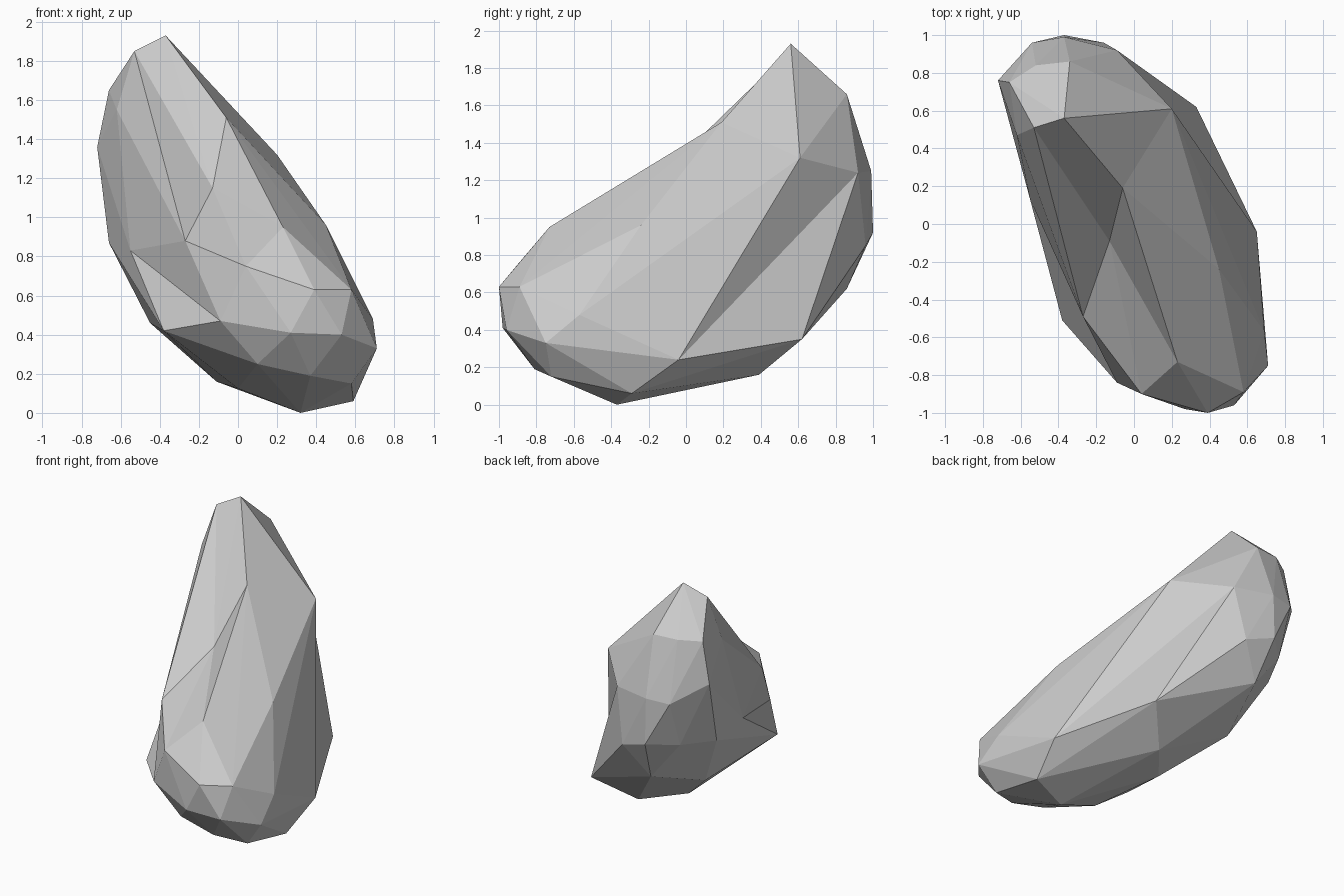
import bpy, bmesh
from mathutils import Vector

if "Cube" in bpy.data.objects:
    bpy.data.objects.remove(bpy.data.objects["Cube"])

# Corner points of the boulder, grouped by region
points = {
    # tip
    "tip": (-.37, .56, 1.93), "tip_l": (-.53, .51, 1.85),
    "p1": (-.66, .75, 1.65), "p2": (-.52, .84, 1.66), "p3": (-.34, .86, 1.66),
    # back
    "q1": (-.72, .76, 1.36), "q2": (-.54, .96, 1.24), "q3": (-.37, .99, 1.25), "q4": (-.09, .92, 1.24),
    "r1": (-.66, .59, .87), "r2": (-.54, .84, .90), "r3": (-.37, 1.0, .92), "r4": (-.16, .96, .85),
    "s1": (-.32, .86, .62), "s2": (-.45, .42, .46),
    # left side
    "l1": (-.62, .47, 1.55), "l2": (-.55, .13, .83), "l3": (-.38, -.51, .42), "l4": (-.27, -.49, .88),
    # upper front
    "notch": (-.13, -.09, 1.15), "ridge": (-.06, .19, 1.51),
    "f1": (-.09, -.84, .47), "f2": (.04, -.90, .75), "f3": (.23, -.73, .95),
    "f4": (.39, -1.0, .63), "f5": (.58, -.89, .63), "f6": (.27, -.98, .41), "f7": (.53, -.96, .40),
    # right side
    "e1": (.71, -.75, .33), "e2": (.69, -.57, .48), "e3": (.45, -.24, .96),
    "e4": (.20, .61, 1.32), "e5": (.65, -.04, .24), "e6": (.33, .62, .35),
    # underside
    "b1": (.59, -.29, .06), "b2": (.32, -.37, 0), "b3": (.10, -.80, .25), "b4": (.37, -.81, .19),
    "b5": (.58, -.72, .15), "b6": (0, -.40, .125), "b7": (.11, .39, .16), "b8": (-.11, .12, .16),
}
# Hollow corners are pushed out while the skin is wrapped, then set back
lift = {"notch": (-.05, -.15, .19), "ridge": (.04, -.08, .14),
        "l2": (-.05, -.02, 0), "l4": (-.06, -.04, .04)}

bm = bmesh.new()
vert = {n: bm.verts.new(Vector(p) + Vector(lift.get(n, (0, 0, 0)))) for n, p in points.items()}
bmesh.ops.convex_hull(bm, input=list(bm.verts))
for name, v in list(vert.items()):
    if v.link_faces:
        v.co = points[name]
    else:
        bm.verts.remove(v)
        del vert[name]


def flip(a, b, c, d):
    """Turn edge a-b into c-d where the two triangles allow it."""
    if not all(n in vert for n in (a, b, c, d)):
        return
    edge = bm.edges.get((vert[a], vert[b]))
    if edge:
        around = {v for f in edge.link_faces for v in f.verts}
        if around == {vert[n] for n in (a, b, c, d)}:
            bmesh.utils.edge_rotate(edge, True)


# Hollow creases
flip("e4", "e6", "q4", "e5")
flip("l4", "l3", "l2", "f1")
flip("tip_l", "ridge", "tip", "notch")

bmesh.ops.recalc_face_normals(bm, faces=list(bm.faces))
mesh = bpy.data.meshes.new("boulder")
bm.to_mesh(mesh)
bm.free()
boulder = bpy.data.objects.new("boulder", mesh)
bpy.context.collection.objects.link(boulder)
